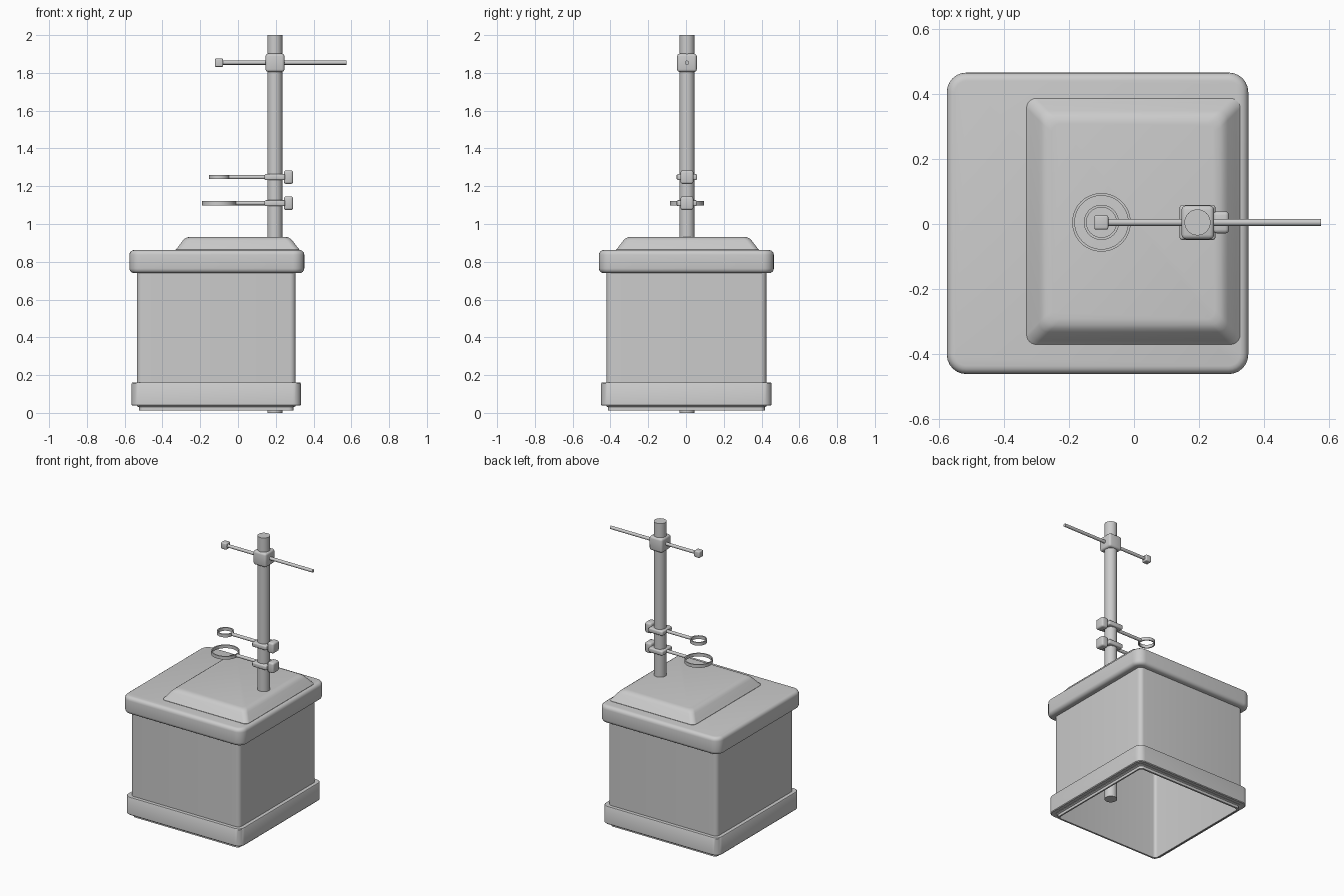
import bpy, bmesh, math
from mathutils import Matrix, Vector

if "Cube" in bpy.data.objects:
    bpy.data.objects.remove(bpy.data.objects["Cube"])

YC = 0.005          # shared centre line of the stand
POLE_X = 0.195
RING_X = -0.10


def finish(bm, name, angle=35):
    bmesh.ops.recalc_face_normals(bm, faces=bm.faces)
    me = bpy.data.meshes.new(name)
    bm.to_mesh(me)
    bm.free()
    ob = bpy.data.objects.new(name, me)
    bpy.context.collection.objects.link(ob)
    bpy.ops.object.select_all(action='DESELECT')
    ob.select_set(True)
    bpy.context.view_layer.objects.active = ob
    bpy.ops.object.shade_smooth_by_angle(angle=math.radians(angle))
    return ob


def rounded_rect(hx, hy, r, n=6):
    pts = []
    for k, (sx, sy) in enumerate(((1, 1), (-1, 1), (-1, -1), (1, -1))):
        for i in range(n + 1):
            a = math.pi / 2 * (k + i / n)
            pts.append((sx * (hx - r) + r * math.cos(a), sy * (hy - r) + r * math.sin(a)))
    return pts


def loft(name, cx, cy, levels, closed=False):
    """Stack rounded rectangles (half x, half y, corner radius, z)."""
    bm = bmesh.new()
    rings = [[bm.verts.new((cx + x, cy + y, z)) for x, y in rounded_rect(hx, hy, r)]
             for hx, hy, r, z in levels]
    pairs = list(zip(rings, rings[1:]))
    if closed:
        pairs.append((rings[-1], rings[0]))
    else:
        bm.faces.new(rings[0])
        bm.faces.new(rings[-1])
    for a, b in pairs:
        for i in range(len(a)):
            j = (i + 1) % len(a)
            bm.faces.new((a[i], a[j], b[j], b[i]))
    return finish(bm, name)


def rounded_slab(name, cx, cy, hx, hy, r, z0, z1, bev, n=4):
    """Slab with rounded vertical corners and rolled top and bottom edges."""
    lower, upper = [], []
    for i in range(n + 1):
        a = math.pi / 2 * i / n
        d = bev * (1 - math.sin(a))
        h = bev * (1 - math.cos(a))
        ring = (hx - d, hy - d, r - d)
        lower.append(ring + (z0 + h,))
        upper.insert(0, ring + (z1 - h,))
    return loft(name, cx, cy, lower + upper)


def block(name, x0, x1, hy, z0, z1, bev):
    bm = bmesh.new()
    size = Vector((x1 - x0, 2 * hy, z1 - z0))
    mid = Vector(((x0 + x1) / 2, YC, (z0 + z1) / 2))
    bmesh.ops.create_cube(bm, size=1, matrix=Matrix.Translation(mid) @ Matrix.Diagonal((*size, 1)))
    bmesh.ops.bevel(bm, geom=bm.edges[:], offset=bev, segments=3, affect='EDGES', profile=0.5)
    return finish(bm, name)


def cylinder(name, mid, radius, length, axis='Z', seg=32):
    bm = bmesh.new()
    rot = Matrix.Rotation(math.pi / 2, 4, 'Y') if axis == 'X' else Matrix()
    bmesh.ops.create_cone(bm, cap_ends=True, segments=seg, radius1=radius, radius2=radius,
                          depth=length, matrix=Matrix.Translation(mid) @ rot)
    return finish(bm, name)


def flat_ring(name, cx, z, outer, inner, height, seg=48):
    bm = bmesh.new()
    h = height / 2
    section = ((outer, -h), (outer, h), (inner, h), (inner, -h))
    loops = [[bm.verts.new((cx + r * math.cos(2 * math.pi * i / seg),
                            YC + r * math.sin(2 * math.pi * i / seg), z + dz))
              for i in range(seg)] for r, dz in section]
    for k in range(4):
        a, b = loops[k], loops[(k + 1) % 4]
        for i in range(seg):
            j = (i + 1) % seg
            bm.faces.new((a[i], a[j], b[j], b[i]))
    return finish(bm, name)


# Hollow pedestal, open underneath, with a small stepped foot
BX = -0.115
loft("pedestal_body", BX, 0.002, [
    (0.408, 0.415, 0.025, 0.012), (0.408, 0.415, 0.025, 0.03),
    (0.420, 0.423, 0.03, 0.035), (0.420, 0.423, 0.03, 0.76),
    (0.398, 0.403, 0.02, 0.76), (0.398, 0.403, 0.02, 0.012)], closed=True)

# Skirting band around the foot
loft("base_trim", BX, 0.002, [
    (0.415, 0.418, 0.03, 0.038), (0.444, 0.447, 0.045, 0.038), (0.448, 0.451, 0.045, 0.043),
    (0.448, 0.451, 0.045, 0.155), (0.445, 0.448, 0.045, 0.160), (0.415, 0.418, 0.03, 0.160)],
    closed=True)

# Overhanging top slab
rounded_slab("top_slab", -0.112, 0.002, 0.463, 0.463, 0.06, 0.74, 0.862, 0.025)

# Raised stand base with sloping sides
loft("raised_plate", -0.002, 0.008, [
    (0.328, 0.378, 0.03, 0.855), (0.328, 0.378, 0.03, 0.864), (0.316, 0.366, 0.03, 0.878),
    (0.290, 0.340, 0.03, 0.912), (0.280, 0.330, 0.03, 0.922), (0.268, 0.318, 0.03, 0.929),
    (0.250, 0.300, 0.025, 0.932)])

# Upright pole running through the pedestal
cylinder("pole", (POLE_X, YC, 1.0), 0.04, 2.0)

# Two ring holders, each with arm, collar and thumb knob
for label, z, radius in (("lower", 1.11, 0.09), ("upper", 1.248, 0.054)):
    flat_ring(label + "_ring", RING_X, z, radius, radius - 0.008, 0.022)
    x0, x1 = RING_X + radius - 0.006, 0.16
    cylinder(label + "_ring_arm", ((x0 + x1) / 2, YC, z), 0.011, x1 - x0, 'X', 16)
    block(label + "_collar", 0.14, 0.25, 0.054, z - 0.016, z + 0.016, 0.008)
    block(label + "_knob", 0.243, 0.292, 0.034, z - 0.036, z + 0.036, 0.012)

# Cross rod at the top with clamp and end block
block("top_clamp", 0.146, 0.246, 0.052, 1.805, 1.902, 0.014)
cylinder("cross_rod", (0.2375, YC, 1.854), 0.011, 0.675, 'X', 16)
block("rod_end_block", -0.122, -0.079, 0.022, 1.832, 1.876, 0.006)
